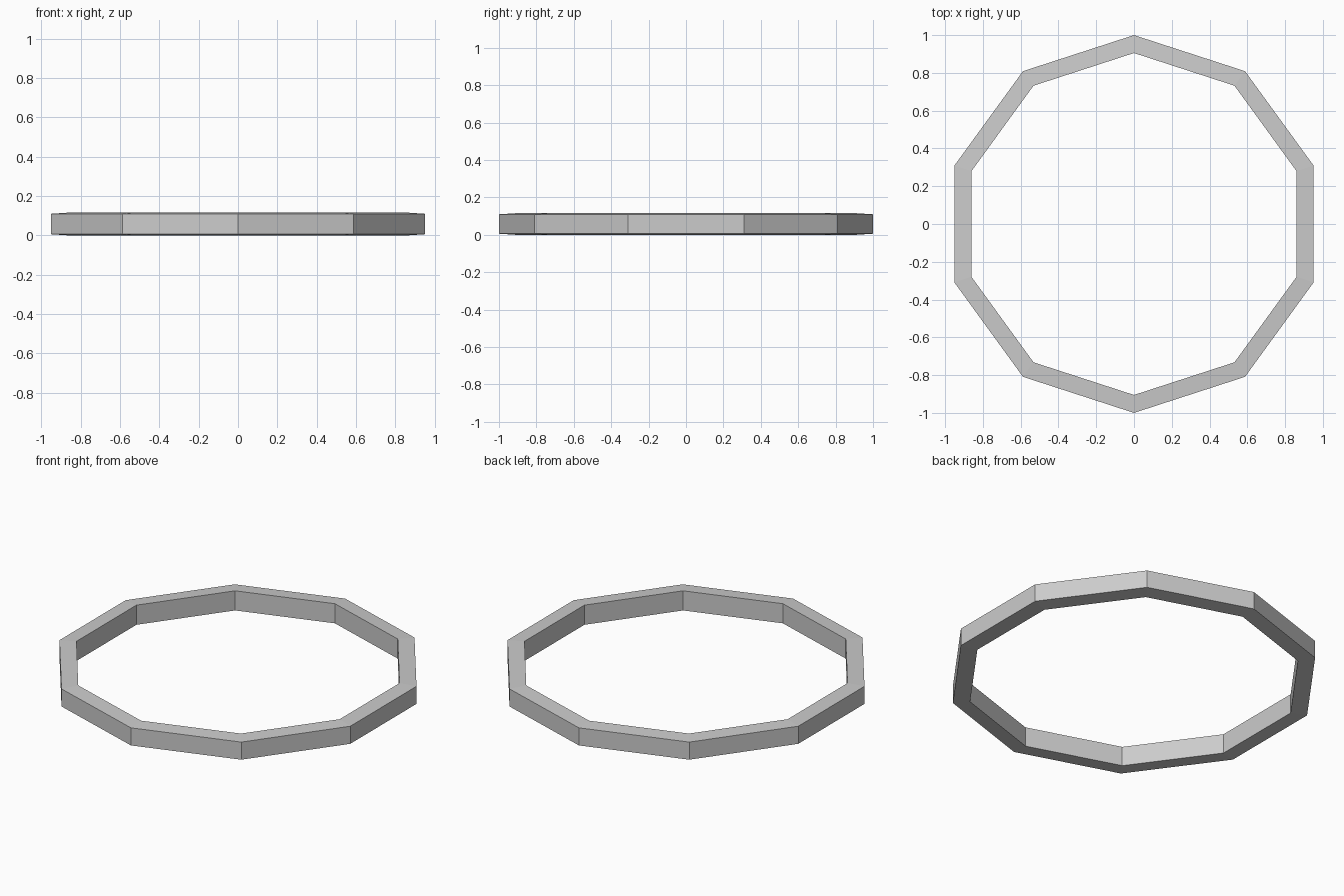
import bpy, bmesh, math

if "Cube" in bpy.data.objects:
    bpy.data.objects.remove(bpy.data.objects["Cube"])

SIDES = 10
# Cross-section (radius, z): the outer wall is slightly shorter than the inner wall
PROFILE = [(1.0, 0.006), (1.0, 0.110), (0.905, 0.116), (0.905, 0.0)]

# Ten-sided flat-faced ring with corners at front and back
bm = bmesh.new()
rings = []
for i in range(SIDES):
    a = math.pi / 2 + 2 * math.pi * i / SIDES
    rings.append([bm.verts.new((r * math.cos(a), r * math.sin(a), z)) for r, z in PROFILE])

for i in range(SIDES):
    a, b = rings[i], rings[(i + 1) % SIDES]
    for j in range(4):
        k = (j + 1) % 4
        bm.faces.new((a[j], b[j], b[k], a[k]))

bmesh.ops.recalc_face_normals(bm, faces=bm.faces)
mesh = bpy.data.meshes.new("ring_band")
bm.to_mesh(mesh)
bm.free()
bpy.context.collection.objects.link(bpy.data.objects.new("ring_band", mesh))
